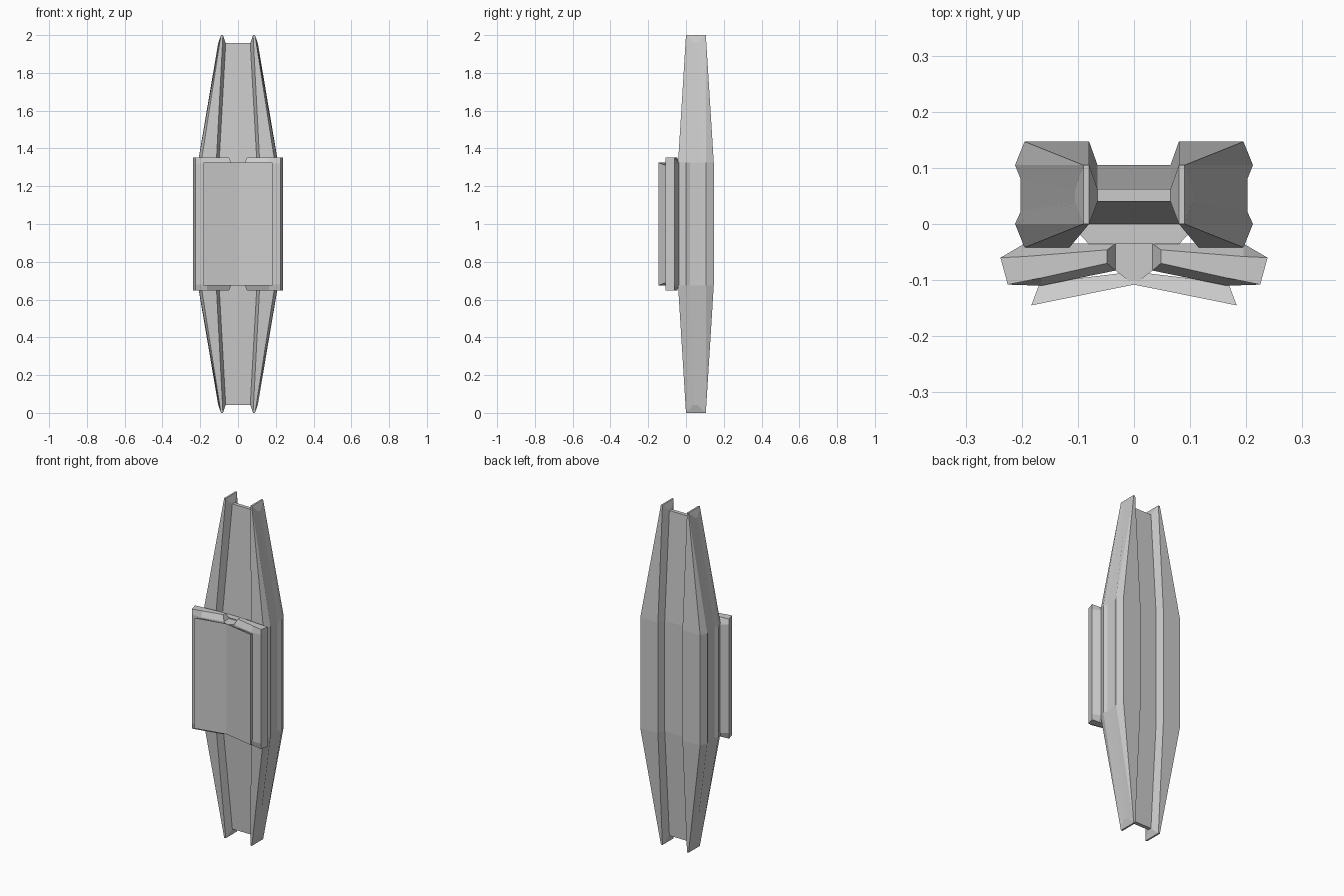
import bpy, bmesh

if "Cube" in bpy.data.objects:
    bpy.data.objects.remove(bpy.data.objects["Cube"])

def mirrored(half):
    """Close a right-hand profile with its mirror image in x."""
    return half + [(-p[0],) + tuple(p[1:]) for p in reversed(half)]

def loft(name, rings, caps=None):
    """Skin a stack of equal-length rings; caps are index tuples for both ends."""
    bm = bmesh.new()
    layers = [[bm.verts.new(p) for p in ring] for ring in rings]
    n = len(rings[0])
    for a, b in zip(layers, layers[1:]):
        for i in range(n):
            j = (i + 1) % n
            bm.faces.new((a[i], a[j], b[j], b[i]))
    for layer in (layers[0], layers[-1]):
        for cap in caps or [range(n)]:
            bm.faces.new([layer[i] for i in cap])
    bmesh.ops.remove_doubles(bm, verts=bm.verts, dist=0.0005)
    bmesh.ops.recalc_face_normals(bm, faces=bm.faces)
    mesh = bpy.data.meshes.new(name)
    bm.to_mesh(mesh)
    bm.free()
    obj = bpy.data.objects.new(name, mesh)
    bpy.context.collection.objects.link(obj)
    return obj

def flat(profile, z):
    return [(x, y, z) for x, y in profile]

def prism(name, profile, half_height):
    return loft(name, [flat(profile, 1 - half_height), flat(profile, 1 + half_height)])

# Main body: grooved double rail joined by a web, tapering to both ends
mid = mirrored([(.065, .105), (.08, .147), (.195, .147), (.212, .105), (.202, .08),
                (.202, .022), (.212, 0), (.195, -.042), (.115, -.042), (.10, 0)])
tip = mirrored([(.065, .062, .957), (.08, .105, 1), (.09, .105, 1), (.09, .105, 1),
                (.105, .062, .957), (.105, .04, .957), (.09, 0, 1), (.09, 0, 1),
                (.08, 0, 1), (.065, .04, .957)])
side_caps = [(0, 1, 8, 9), (1, 2, 7, 8), (3, 4, 5, 6)]
caps = side_caps + [tuple(19 - i for i in c) for c in side_caps] + [(0, 9, 10, 19)]
loft("double_rail_body",
     [[(x, y, 1 - h) for x, y, h in tip], flat(mid, .675), flat(mid, 1.325),
      [(x, y, 1 + h) for x, y, h in tip]], caps)

# Grip core and mount behind it
prism("grip_core", mirrored([(0.0005, 0), (.033, -.035), (.033, -.083), (0.0005, -.108)]), .32)
prism("rear_mount", mirrored([(.115, 0.01), (.115, 0), (.08, -.036)]), .325)

# Side wings with sloped ends
inner = [(.033, -.035), (.195, -.035), (.238, -.06), (.225, -.108), (.165, -.11), (.033, -.083)]
outer = [(.048, -.046), (.195, -.058), (.238, -.06), (.225, -.108), (.165, -.096), (.048, -.070)]
for side, label in ((1, "right"), (-1, "left")):
    a = [(x * side, y) for x, y in inner]
    b = [(x * side, y) for x, y in outer]
    loft(label + "_wing", [flat(b, .648), flat(a, .68), flat(a, 1.32), flat(b, 1.352)])

# Shallow V front panel with undercut edges
front = [(0, -.108), (.183, -.145), (.168, -.105), (0, -.085)]
for side, label in ((1, "right"), (-1, "left")):
    ring = [(x * side, y) for x, y in front]
    low = [(x, y, .675 if y < -.106 else .69) for x, y in ring]
    loft(label + "_front_panel", [low, [(x, y, 2 - z) for x, y, z in low]])
